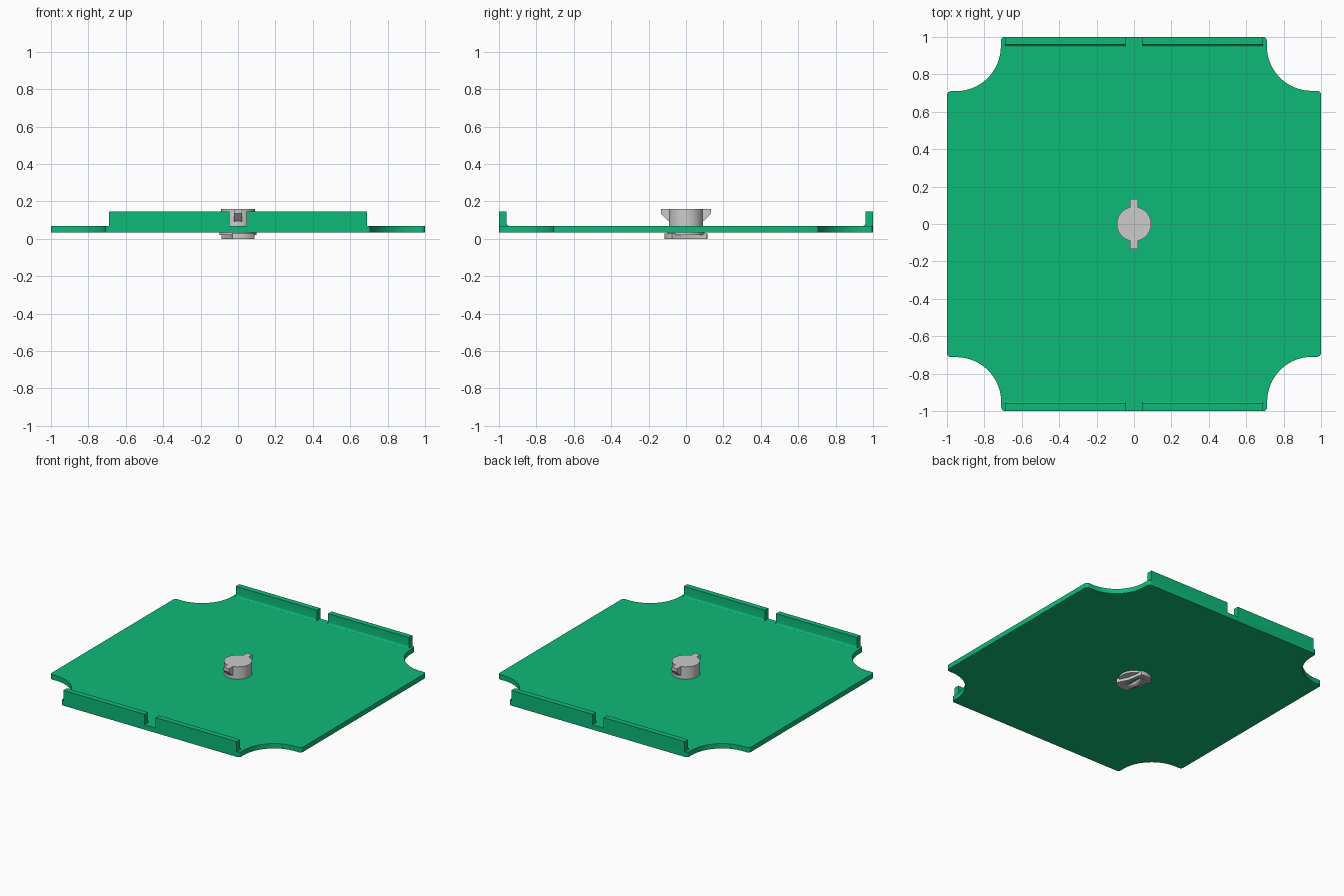
import bpy, bmesh
from math import cos, sin, pi, radians
from mathutils import Matrix

if "Cube" in bpy.data.objects:
    bpy.data.objects.remove(bpy.data.objects["Cube"])

green = bpy.data.materials.new("green")
green.diffuse_color = (0.004, 0.49, 0.19, 1)
green.use_nodes = True
green.node_tree.nodes["Principled BSDF"].inputs["Base Color"].default_value = green.diffuse_color


def arc(cx, cy, r, a0, a1, n):
    return [(cx + r * cos(radians(a0 + (a1 - a0) * i / n)),
             cy + r * sin(radians(a0 + (a1 - a0) * i / n))) for i in range(n + 1)]


def prism(name, pts, lo, hi, mat=None, place=Matrix()):
    """Extrude a 2D outline from lo to hi, then move it into place."""
    bm = bmesh.new()
    face = bm.faces.new([bm.verts.new((x, y, lo)) for x, y in pts])
    top = bmesh.ops.extrude_face_region(bm, geom=[face])["geom"]
    for v in top:
        if isinstance(v, bmesh.types.BMVert):
            v.co.z = hi
    bmesh.ops.recalc_face_normals(bm, faces=bm.faces)
    bm.transform(place)
    me = bpy.data.meshes.new(name)
    bm.to_mesh(me)
    bm.free()
    ob = bpy.data.objects.new(name, me)
    bpy.context.collection.objects.link(ob)
    if mat:
        me.materials.append(mat)
    bpy.context.view_layer.objects.active = ob
    ob.select_set(True)
    bpy.ops.object.shade_smooth_by_angle(angle=radians(35))
    ob.select_set(False)
    return ob


def cut(ob, cutter):
    mod = ob.modifiers.new("cut", 'BOOLEAN')
    mod.object = cutter
    mod.solver = 'EXACT'
    cutter.hide_render = True
    cutter.hide_set(True)


# plate: square with scooped corners and small rounded tips
corner = (arc(0.98, 0.692, 0.02, 0, 90, 4) + arc(0.95, 0.952, 0.24, 270, 180, 20)
          + arc(0.73 - 0.04, 0.98, 0.02, 0, 90, 4))
outline = []
for k in range(4):
    c, s = round(cos(k * pi / 2)), round(sin(k * pi / 2))
    outline += [(c * x - s * y, s * x + c * y) for x, y in corner]
prism("plate", outline, 0.035, 0.07, green)

# upright lips with a filleted root, two on each of the front and back edges
lip = [(1.0, 0.036), (1.0, 0.145), (0.96, 0.145)] + arc(0.942, 0.086, 0.018, 0, -90, 5) + [(0.942, 0.06), (0.96, 0.036)]
to_x = Matrix(((0, 0, 1, 0), (1, 0, 0, 0), (0, 1, 0, 0), (0, 0, 0, 1)))
for k, side in enumerate(("back", "front")):
    turn = Matrix.Rotation(pi * k, 4, 'Z')
    prism(side + "_lip_a", lip, 0.045, 0.69, green, turn @ to_x)
    prism(side + "_lip_b", lip, -0.69, -0.045, green, turn @ to_x)

# fastener stem with two ramped lugs
prism("fastener_stem", arc(0, 0, 0.092, 0, 352.5, 47), 0.03, 0.16)
lug = [(0.07, 0.09), (0.095, 0.095), (0.133, 0.135), (0.133, 0.16), (0.07, 0.16)]
for k, side in enumerate(("back", "front")):
    prism(side + "_lug", lug, -0.022, 0.022, None, Matrix.Rotation(pi * k, 4, 'Z') @ to_x)

# fastener head below: flange disc and a two-lobed grip with a slot
prism("fastener_flange", arc(0, 0, 0.098, 0, 352.5, 47), 0.02, 0.038)
grip = prism("fastener_grip", arc(0, 0, 0.115, 75, 140, 10) + [(-0.05, 0.0)]
             + arc(0, 0, 0.115, 255, 320, 10) + [(0.05, 0.0)], 0.0, 0.03)
slot = prism("slot_cutter", [(-0.012, -0.06), (0.012, -0.06), (0.012, 0.06), (-0.012, 0.06)], -0.02, 0.015)
cut(grip, slot)
